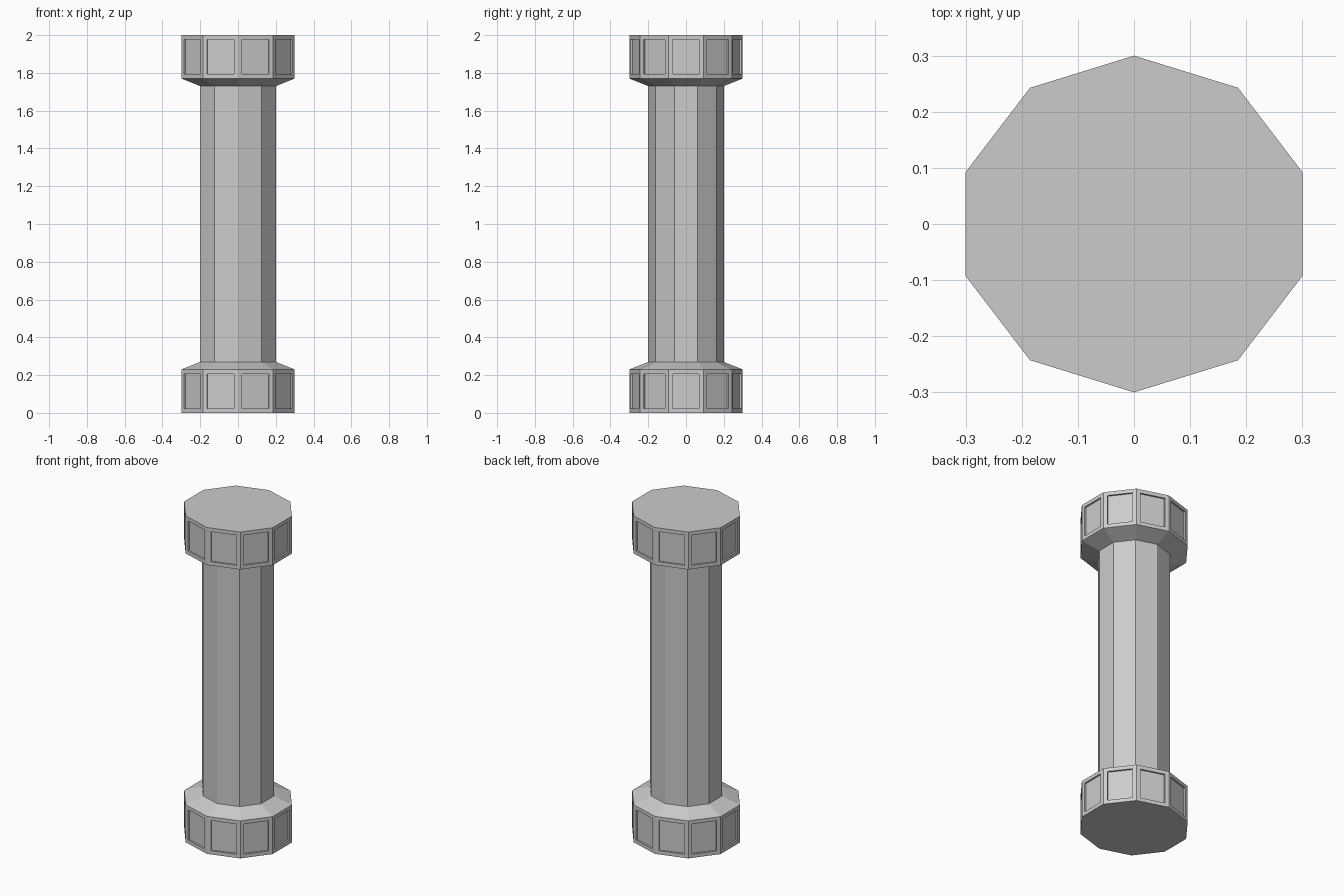
import bpy, bmesh
from math import sin, cos, pi

if "Cube" in bpy.data.objects:
    bpy.data.objects.remove(bpy.data.objects["Cube"])

SIDES = 10
SX = 1 / cos(pi / SIDES)      # widen slightly so x extent equals y extent


def tube(name, profile, cap_start=False, panels=False):
    """Ten-sided tube through (radius, z) rings; optional recessed panels on first band."""
    bm = bmesh.new()
    rings = []
    for r, z in profile:
        rings.append([bm.verts.new((r * SX * cos(pi / 2 + 2 * pi * i / SIDES),
                                    r * sin(pi / 2 + 2 * pi * i / SIDES), z))
                      for i in range(SIDES)])
    bands = []
    for a, b in zip(rings, rings[1:]):
        bands.append([bm.faces.new((a[i], a[(i + 1) % SIDES], b[(i + 1) % SIDES], b[i]))
                      for i in range(SIDES)])
    # flip when the profile runs downwards so faces point outwards
    if profile[0][1] > profile[-1][1]:
        bmesh.ops.reverse_faces(bm, faces=bm.faces[:])
    if cap_start:
        up = profile[0][1] < profile[-1][1]
        bm.faces.new(rings[0][::-1] if up else rings[0])
    bm.normal_update()
    if panels:
        bmesh.ops.inset_individual(bm, faces=bands[0], thickness=0.023, use_even_offset=True)
        # straight-walled recess
        for f in bands[0]:
            n = f.normal.copy()
            new = bmesh.ops.extrude_discrete_faces(bm, faces=[f])["faces"][0]
            bmesh.ops.translate(bm, vec=n * -0.01, verts=new.verts[:])
    me = bpy.data.meshes.new(name)
    bm.to_mesh(me)
    bm.free()
    ob = bpy.data.objects.new(name, me)
    bpy.context.collection.objects.link(ob)
    return ob


# Panelled base and mirrored capital, each with a bevel down to the shaft
block = [(0.3, 0), (0.3, 0.23), (0.2, 0.27)]
tube("column_base", block, cap_start=True, panels=True)
tube("column_capital", [(r, 2 - z) for r, z in block], cap_start=True, panels=True)

# Plain shaft
tube("column_shaft", [(0.2, 0.27), (0.2, 1.73)])
